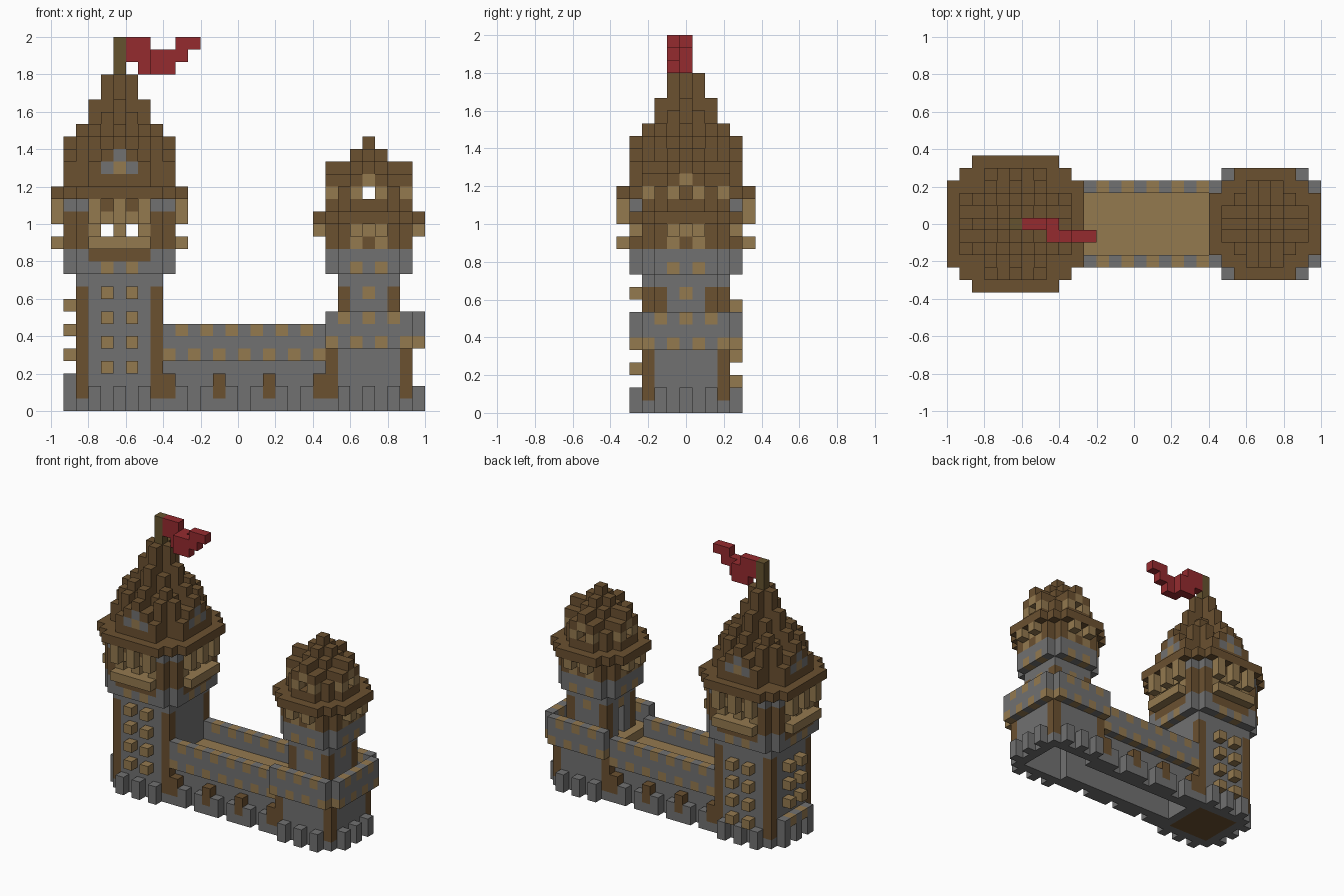
import bpy, bmesh
from mathutils import Vector

if "Cube" in bpy.data.objects:
    bpy.data.objects.remove(bpy.data.objects["Cube"])

S = 1 / 15                      # edge of one block
BIG, SMALL = 5, 25              # tower centre columns
COLOURS = {
    "stone_grey": (0.165, 0.165, 0.165),
    "sandy_tan": (0.295, 0.192, 0.078),
    "timber_brown": (0.147, 0.082, 0.030),
    "flag_red": (0.300, 0.024, 0.028),
    "pole_olive": (0.130, 0.086, 0.028),
}
NAMES = list(COLOURS)
GREY, TAN, BROWN, RED, OLIVE = range(len(NAMES))
materials = []
for name, rgb in COLOURS.items():
    m = bpy.data.materials.new(name)
    m.use_nodes = True
    m.diffuse_color = (*rgb, 1)
    bsdf = m.node_tree.nodes["Principled BSDF"]
    bsdf.inputs["Base Color"].default_value = (*rgb, 1)
    bsdf.inputs["Roughness"].default_value = 0.9
    materials.append(m)

blocks = {}                     # (x, y, z) -> (part, colour)


def put(part, colour, cx, cells, levels):
    for dx, dy in cells:
        for k in levels:
            blocks[cx + dx, dy, k] = (part, colour)


def carve(cx, cells, levels):
    for dx, dy in cells:
        for k in levels:
            blocks.pop((cx + dx, dy, k), None)


def octagon(r, cut):
    span = range(-r, r + 1)
    return [(x, y) for x in span for y in span if abs(x) + abs(y) <= cut]


def ring(r, cut):
    inner = set(octagon(r - 1, cut - 1))
    return [c for c in octagon(r, cut) if c not in inner]


def sides(r, offsets):
    return [c for t in offsets for c in ((r, t), (-r, t), (t, r), (t, -r))]


def corners(r):
    return [(x, y) for x in (-r, r) for y in (-r, r)]


def without(cells, skip):
    return [c for c in cells if not skip(*c)]


# Large tower shaft with timber corners, floor and studs
put("large_tower_shaft", GREY, BIG, ring(3, 6), range(0, 11))
put("large_tower_floor", BROWN, BIG, octagon(2, 4), [0])
put("large_tower_shaft", BROWN, BIG, corners(3), range(1, 10))
put("large_tower_teeth", GREY, BIG,
    without(sides(4, (-2, 0, 2)), lambda x, y: x == 4), range(2))
put("large_tower_teeth", GREY, BIG, [(-4, t) for t in (-2, 0, 2)], [2])
put("large_tower_studs", TAN, BIG, [(-1, -4), (1, -4)], (3, 5, 7, 9))
put("large_tower_studs", TAN, BIG, [(-1, 4), (1, 4), (-4, -1), (-4, 1)], (2, 4, 6, 8))

# Large tower flared collar and window chamber
put("large_tower_collar", GREY, BIG, octagon(4, 7), (11, 12))
put("large_tower_collar", TAN, BIG, sides(4, (-1, 1)), [11])
put("large_tower_collar", BROWN, BIG, sides(4, range(-2, 3)), [12])
put("large_chamber", BROWN, BIG, ring(4, 7), range(13, 16))
put("large_chamber", GREY, BIG, ring(4, 7), [16])
put("large_chamber", TAN, BIG, sides(4, range(-2, 3)), range(13, 17))
put("large_chamber", BROWN, BIG, sides(4, (-1, 1)), [16])
carve(BIG, sides(4, (-1, 1)), [14])
put("large_window_sills", TAN, BIG, sides(5, range(-2, 3)), [13])
put("large_eave_brackets", TAN, BIG, sides(5, (-2, 0, 2)), (15, 16))

# Large shingled spire roof
for x, y in octagon(5, 8):
    far, near = max(abs(x), abs(y)), min(abs(x), abs(y))
    d = max(far, 0.7 * (far + near))
    top = 28 - 2 * d - 2 * (near % 2)
    top = 17 if far == 5 else max(17, int(top))
    put("large_roof", BROWN, BIG, [(x, y)], range(17, min(top, 26) + 1))

# Large roof dormer gables
for t in range(-2, 3):
    put("large_dormers", BROWN, BIG, sides(4, [t]), range(18, 22 - abs(t)))
    put("large_dormers", BROWN, BIG, sides(3, [t]), range(18, 22 - abs(t)))
put("large_dormers", GREY, BIG, sides(4, (-1, 1)), [19])
put("large_dormers", TAN, BIG, sides(4, [0]), [19])
put("large_dormers", GREY, BIG, sides(4, [0]), [20])

# Pole and waving flag
put("flag_pole", OLIVE, BIG, [(0, 0)], range(27, 30))
for x, y, levels in ((1, 0, (28, 29)), (2, 0, (27, 28, 29)), (3, 0, (27, 28)),
                     (3, -1, (27, 28)), (4, -1, (27, 28)),
                     (5, -1, (28, 29)), (6, -1, [29])):
    put("flag", RED, BIG, [(x, y)], levels)

# Curtain wall: walkway, recessed faces, parapets, teeth and buttresses
for x in range(9, 22):
    put("wall_walkway", TAN, x, [(0, y) for y in range(-2, 3)], [4])
    put("wall_faces", GREY, x, [(0, -2), (0, 2)], range(4))
    edge = [(0, -3), (0, 3)]
    put("wall_parapets", GREY, x, edge, (4, 5, 6))
    put("wall_parapets", TAN, x, edge, [4 if x % 2 else 6])
    if x % 2 == 0:
        put("wall_teeth", GREY, x, edge, (0, 1))
    if x % 4 == 1:
        put("wall_buttresses", GREY, x, edge, [0])
        put("wall_buttresses", BROWN, x, edge, (1, 2))

# Small tower base with timber corners
put("small_tower_base", GREY, SMALL,
    without(ring(3, 6), lambda x, y: x == -3 and abs(y) < 2), range(5))
put("small_tower_base", BROWN, SMALL, corners(3), range(1, 5))
put("small_tower_teeth", GREY, SMALL,
    without(sides(4, (-2, 0, 2)), lambda x, y: x == -4), range(2))

# Small tower deck and battlement, open towards the walkway
put("small_tower_deck", TAN, SMALL, octagon(3, 6), [5])
rim = without(sides(4, range(-3, 4)), lambda x, y: x == -4)
put("battlement", GREY, SMALL, rim, (5, 6, 7))
for x, y in rim:
    t = y if abs(x) == 4 else x
    put("battlement", TAN, SMALL, [(x, y)], [5 if t % 2 else 7])

# Small tower neck with doorway
put("small_tower_neck", GREY, SMALL, ring(2, 4), range(6, 11))
put("small_tower_neck", BROWN, SMALL, corners(2), range(6, 10))
put("small_tower_neck", TAN, SMALL, sides(2, [0]), [9])
carve(SMALL, [(-2, 0)], (6, 7, 8))

# Small tower collar and chamber
put("small_tower_collar", GREY, SMALL, octagon(3, 5), (11, 12))
put("small_tower_collar", TAN, SMALL, sides(3, (-1, 1)), [11])
put("small_chamber", BROWN, SMALL, octagon(3, 5), (13, 14))
put("small_chamber", TAN, SMALL, sides(3, (-1, 1)), [13])
put("small_chamber", TAN, SMALL, sides(3, (-1, 0, 1)), [14])
put("small_eave_brackets", TAN, SMALL, sides(4, (-1, 1)), [14])

# Small domed roof with open dormers
tops = (21, 20, 19, 17, 15)
for x, y in octagon(4, 6):
    far, near = max(abs(x), abs(y)), min(abs(x), abs(y))
    d = max(far, 0.7 * (far + near))
    top = max(15, tops[min(4, round(d))] - near % 2)
    put("small_roof", BROWN, SMALL, [(x, y)], range(15, top + 1))
for t in (-1, 0, 1):
    put("small_dormers", BROWN, SMALL, sides(3, [t]), range(16, 20 - abs(t)))
put("small_dormers", TAN, SMALL, sides(3, (-1, 1)), [17])
put("small_dormers", TAN, SMALL, sides(3, [0]), [18])
carve(SMALL, [c for r in range(4) for c in sides(r, [0])], [17])

# Turn each part's exposed block faces into a mesh object
AXES = [Vector(v) for v in ((1, 0, 0), (0, 1, 0), (0, 0, 1))]
for part in dict.fromkeys(p for p, _ in blocks.values()):
    bm = bmesh.new()
    verts = {}

    def vert(p):
        key = tuple(round(2 * c) for c in p)
        if key not in verts:
            verts[key] = bm.verts.new((p.x * S - 1, p.y * S, p.z * S))
        return verts[key]

    used = []
    for cell, (owner, colour) in blocks.items():
        if owner != part:
            continue
        centre = Vector(cell) + Vector((0.5, 0, 0.5))
        for a in range(3):
            for sign in (1, -1):
                n = AXES[a] * sign
                if tuple(int(c) for c in Vector(cell) + n) in blocks:
                    continue
                u, v = AXES[(a + 1) % 3] / 2, AXES[(a + 2) % 3] / 2 * sign
                mid = centre + n / 2
                face = bm.faces.new([vert(mid - u - v), vert(mid + u - v),
                                     vert(mid + u + v), vert(mid - u + v)])
                if colour not in used:
                    used.append(colour)
                face.material_index = used.index(colour)
    mesh = bpy.data.meshes.new(part)
    bm.to_mesh(mesh)
    bm.free()
    for c in used:
        mesh.materials.append(materials[c])
    bpy.context.scene.collection.objects.link(bpy.data.objects.new(part, mesh))
